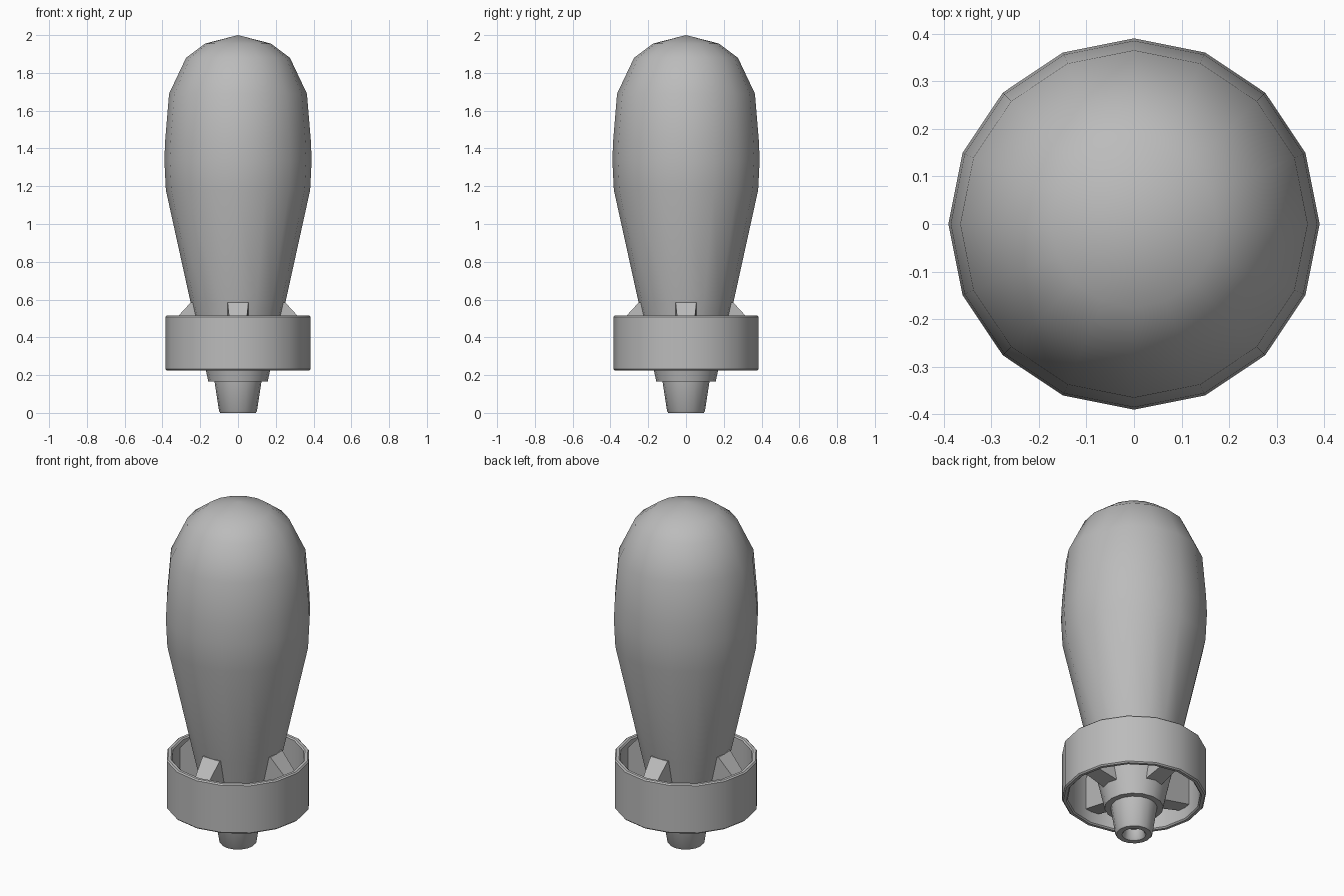
import bpy, bmesh, math
from mathutils import Matrix

cube = bpy.data.objects.get("Cube")
if cube:
    bpy.data.objects.remove(cube, do_unlink=True)

SIDES = 16

grey = bpy.data.materials.new("plain_grey")
grey.use_nodes = True
grey.diffuse_color = (0.5, 0.5, 0.5, 1)
bsdf = grey.node_tree.nodes["Principled BSDF"]
bsdf.inputs["Base Color"].default_value = grey.diffuse_color


def finish(name, bm, angle):
    bmesh.ops.remove_doubles(bm, verts=bm.verts, dist=0.0005)
    bmesh.ops.recalc_face_normals(bm, faces=bm.faces)
    mesh = bpy.data.meshes.new(name)
    bm.to_mesh(mesh)
    bm.free()
    mesh.materials.append(grey)
    obj = bpy.data.objects.new(name, mesh)
    bpy.context.collection.objects.link(obj)
    bpy.ops.object.select_all(action="DESELECT")
    obj.select_set(True)
    bpy.context.view_layer.objects.active = obj
    bpy.ops.object.shade_smooth_by_angle(angle=math.radians(angle))
    return obj


def lathe(name, profile, angle=40, closed=False):
    """Spin (radius, height) points around the z axis."""
    bm = bmesh.new()
    verts = [bm.verts.new((r, 0, z)) for r, z in profile]
    pairs = list(zip(verts, verts[1:]))
    if closed:
        pairs.append((verts[-1], verts[0]))
    edges = [bm.edges.new(p) for p in pairs]
    bmesh.ops.spin(bm, geom=verts + edges, cent=(0, 0, 0), axis=(0, 0, 1),
                   angle=math.tau, steps=SIDES, use_duplicate=False)
    return finish(name, bm, angle)


# Bomb-shaped hull, rounded nose at the top and a tapering tail
lathe("hull", [(0, 2), (0.175, 1.955), (0.275, 1.88), (0.365, 1.69),
               (0.385, 1.45), (0.39, 1.34), (0.382, 1.18), (0.25, 0.58),
               (0.169, 0.22), (0.157, 0.165), (0.12, 0.165)])

# Tail nozzle with a recessed opening
lathe("nozzle", [(0.125, 0.17), (0.1, 0.008), (0.094, 0), (0.064, 0),
                 (0.056, 0.008), (0.05, 0.06), (0, 0.06)])

# Open ring around the tail, with softened rims
lathe("tail_ring", [(0.385, 0.232), (0.385, 0.508), (0.378, 0.515),
                    (0.362, 0.515), (0.355, 0.508), (0.355, 0.232),
                    (0.362, 0.225), (0.378, 0.225)], closed=True)

# Four fins joining the hull to the ring, slightly thinner at the outside
FIN = [(0.2, 0.585), (0.25, 0.585), (0.365, 0.46), (0.365, 0.3), (0.15, 0.25)]


def fin(name, turn):
    bm = bmesh.new()
    sides = []
    for s in (-1, 1):
        sides.append([bm.verts.new((r, s * (0.055 if r < 0.3 else 0.042), z))
                      for r, z in FIN])
        bm.faces.new(sides[-1])
    a, b = sides
    for i in range(len(FIN)):
        j = (i + 1) % len(FIN)
        bm.faces.new((a[i], a[j], b[j], b[i]))
    bm.transform(Matrix.Rotation(turn, 4, "Z"))
    finish(name, bm, 30)


for i, side in enumerate(("left", "back", "right", "front")):
    fin(side + "_fin", i * math.pi / 2)
